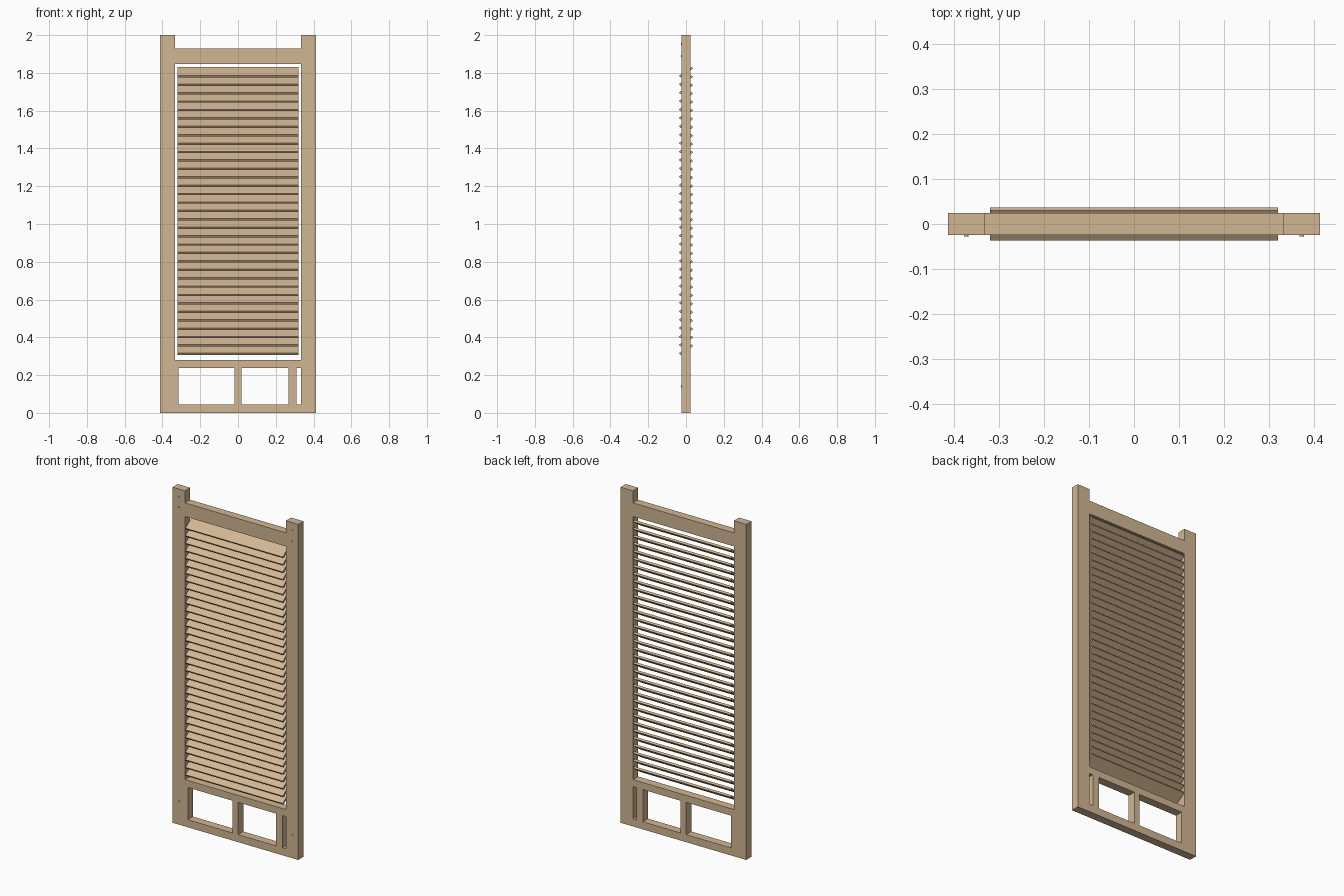
import bpy, bmesh, math
from mathutils import Matrix, Vector

if "Cube" in bpy.data.objects:
    bpy.data.objects.remove(bpy.data.objects["Cube"])

wood = bpy.data.materials.new("light_wood")
wood.diffuse_color = (0.64, 0.47, 0.29, 1)
wood.use_nodes = True
wood.node_tree.nodes["Principled BSDF"].inputs["Base Color"].default_value = wood.diffuse_color

DEPTH = 0.0245      # half depth of the frame
OUTER, INNER = 0.414, 0.333


def finish(name, bm):
    mesh = bpy.data.meshes.new(name)
    bm.to_mesh(mesh)
    bm.free()
    mesh.materials.append(wood)
    obj = bpy.data.objects.new(name, mesh)
    bpy.context.collection.objects.link(obj)
    return obj


def bar(name, x0, x1, z0, z1):
    """Frame member through the full frame depth."""
    bm = bmesh.new()
    m = (Matrix.Translation(((x0 + x1) / 2, 0, (z0 + z1) / 2))
         @ Matrix.Diagonal((x1 - x0, 2 * DEPTH, z1 - z0, 1)))
    bmesh.ops.create_cube(bm, size=1, matrix=m)
    return finish(name, bm)


# Uprights
bar("left_stile", -OUTER, -INNER, 0, 2)
bar("right_stile", INNER, OUTER, 0, 2)

# Horizontal rails
bar("top_rail", -INNER, INNER, 1.847, 1.928)
bar("middle_rail", -INNER, INNER, 0.279, 0.237 + 0.0)
bar("bottom_rail", -INNER, INNER, 0, 0.045)

# Short posts between the two lower rails
bar("left_post", -INNER, -0.314, 0.045, 0.237)
bar("centre_post", -0.0185, 0.0185, 0.045, 0.237)
bar("right_post", 0.267, 0.309, 0.045, 0.237)

# Tilted slats, low at the front and high at the back
SLATS, TILT = 34, math.radians(35)
for i in range(SLATS):
    z = 0.335 + i * (1.804 - 0.335) / (SLATS - 1)
    bm = bmesh.new()
    m = (Matrix.Translation((0, 0, z)) @ Matrix.Rotation(TILT, 4, 'X')
         @ Matrix.Diagonal((0.642, 0.082, 0.012, 1)))
    bmesh.ops.create_cube(bm, size=1, matrix=m)
    finish(f"slat_{i + 1:02d}", bm)

# Joint pegs standing slightly proud of the front
for side, label in ((-1, "left"), (1, "right")):
    for j, z in enumerate((0.14, 1.89, 1.952)):
        bm = bmesh.new()
        m = (Matrix.Translation((side * 0.374, -DEPTH, z))
             @ Matrix.Rotation(math.pi / 2, 4, 'X'))
        bmesh.ops.create_cone(bm, cap_ends=True, segments=12, radius1=0.005,
                              radius2=0.005, depth=0.006, matrix=m)
        finish(f"{label}_peg_{j + 1}", bm)

# Consistent outward faces
for obj in bpy.context.collection.objects:
    bm = bmesh.new()
    bm.from_mesh(obj.data)
    bmesh.ops.recalc_face_normals(bm, faces=bm.faces)
    bm.to_mesh(obj.data)
    bm.free()
